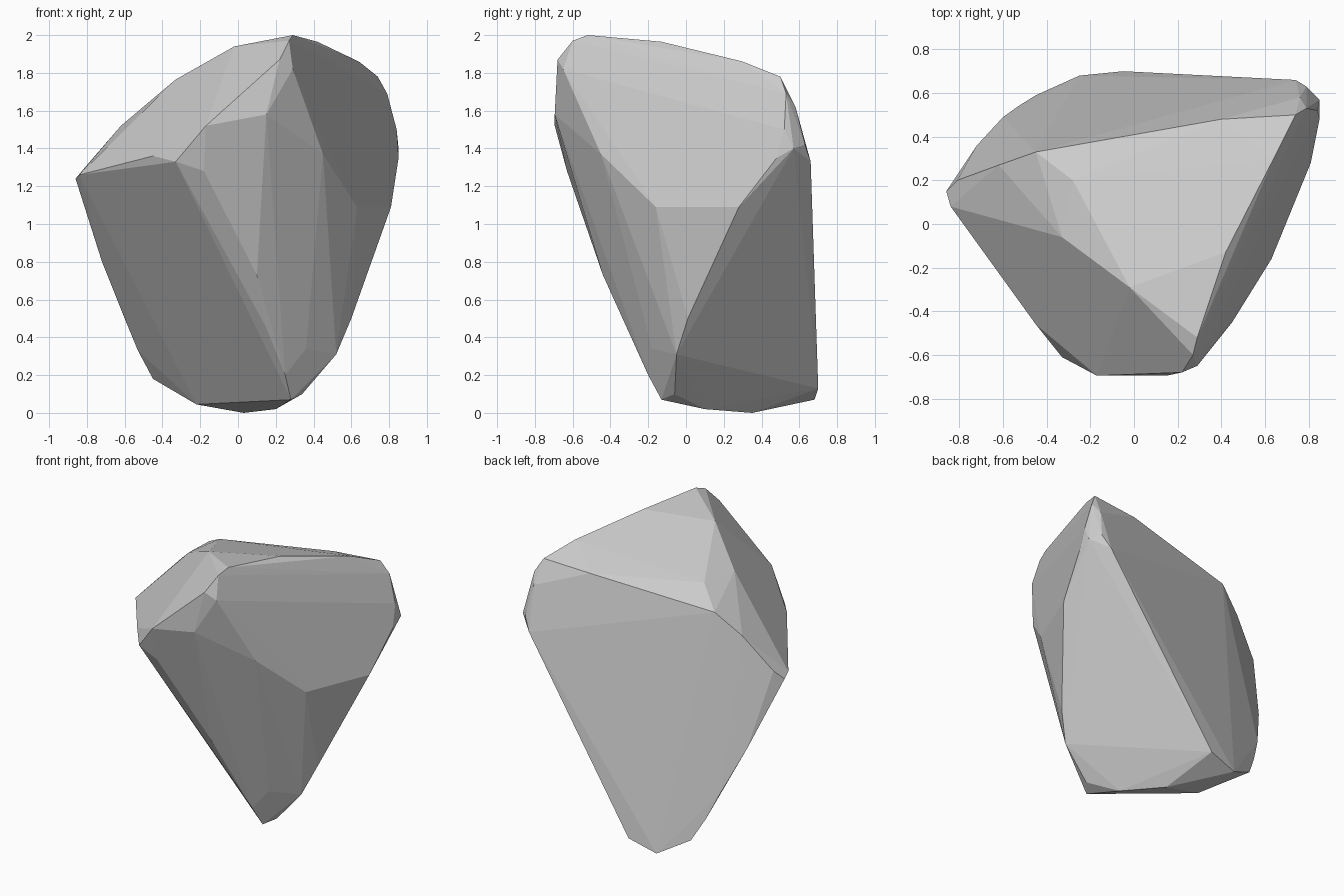
import bpy, bmesh, math

# Corner points of the faceted boulder, grouped by region
corners = [
    # peak and top slope
    (.29, -.52, 2.0), (.27, -.6, 1.97), (.22, -.68, 1.87), (.29, -.65, 1.82),
    (-.02, -.29, 1.94), (-.33, -.06, 1.765), (-.28, .2, 1.77), (-.45, .33, 1.66),
    (-.62, .27, 1.52), (.42, -.13, 1.965), (.64, .3, 1.86), (.74, .5, 1.78),
    (.4, .48, 1.76),
    # back right shoulder
    (.79, .53, 1.69), (.76, .58, 1.62), (.84, .52, 1.5), (.85, .48, 1.35),
    (.85, .57, 1.4), (.79, .63, 1.42), (.74, .66, 1.33),
    # left tip and front left ridge
    (-.86, .15, 1.24), (-.81, .2, 1.3), (-.84, .08, 1.26),
    (-.45, -.46, 1.36), (-.33, -.61, 1.33),
    (-.17, -.695, 1.52), (.15, -.695, 1.58), (-.18, -.63, 1.28),
    # front right edge down to the foot
    (.37, -.55, 1.58), (.45, -.45, 1.37), (.63, -.16, 1.09), (.81, .28, 1.09),
    (.6, .01, .5), (.52, -.05, .31), (.34, -.06, .1),
    (.1, -.44, .73), (.36, -.18, .34), (.15, -.31, .45), (.25, -.2, .2),
    (.28, -.13, .07),
    # foot and back left edge
    (.03, .35, 0), (.2, .1, .02), (-.22, .36, .045), (-.25, .68, .07),
    (-.45, .59, .18), (-.53, .54, .33), (-.6, .49, .5), (-.72, .36, .8),
    (-.05, .7, .13),
]

# Boulder: convex skin around the corners, near-coplanar facets merged
bm = bmesh.new()
for c in corners:
    bm.verts.new(c)
bmesh.ops.convex_hull(bm, input=bm.verts)
loose = [v for v in bm.verts if not v.link_faces]
bmesh.ops.delete(bm, geom=loose, context='VERTS')
bmesh.ops.dissolve_limit(bm, angle_limit=math.radians(3),
                         verts=bm.verts, edges=bm.edges)
bmesh.ops.recalc_face_normals(bm, faces=bm.faces)

mesh = bpy.data.meshes.new("boulder")
bm.to_mesh(mesh)
bm.free()
bpy.context.collection.objects.link(bpy.data.objects.new("boulder", mesh))
